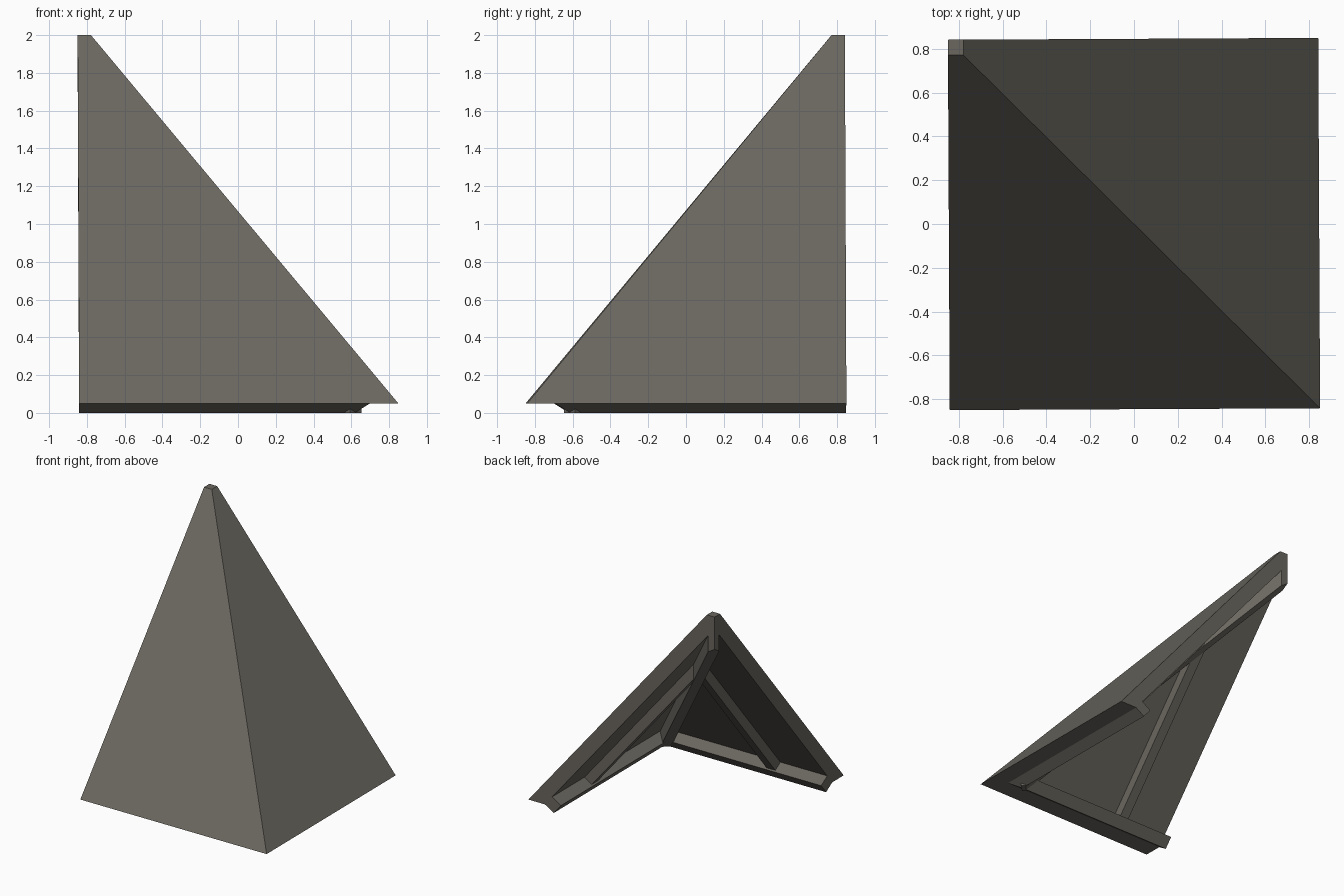
import bpy, bmesh
from mathutils import Vector, Matrix

if "Cube" in bpy.data.objects:
    bpy.data.objects.remove(bpy.data.objects["Cube"])

H = 0.845              # half width of the square plan
EAVE = 0.05            # height of the eave
TOP = 2.0
RISE = 1.204           # roof pitch, z per unit of run
THICK = 0.15           # horizontal thickness of the roof slab
TWIST = Matrix.Rotation(0.005, 4, 'Z')

mat = bpy.data.materials.new("dark_slate")
mat.diffuse_color = (0.145, 0.135, 0.115, 1)
mat.use_nodes = True
mat.node_tree.nodes["Principled BSDF"].inputs["Base Color"].default_value = mat.diffuse_color


def inner_z(y):
    """Height of the slab underside on the front slope."""
    return EAVE + (y + H - THICK) * RISE


def prism(bm, a, b):
    """Solid between two matching outlines."""
    va = [bm.verts.new(p) for p in a]
    vb = [bm.verts.new(p) for p in b]
    n = len(a)
    bm.faces.new(va)
    bm.faces.new(vb[::-1])
    for i in range(n):
        j = (i + 1) % n
        bm.faces.new((va[i], vb[i], vb[j], va[j]))


def clip(bm, co, no, cap):
    geom = bm.verts[:] + bm.edges[:] + bm.faces[:]
    res = bmesh.ops.bisect_plane(bm, geom=geom, plane_co=co, plane_no=no,
                                 clear_outer=True, dist=1e-5)
    if cap:
        edges = [e for e in res['geom_cut'] if isinstance(e, bmesh.types.BMEdge)]
        bmesh.ops.contextual_create(bm, geom=edges)


def finish(bm, name):
    bmesh.ops.remove_doubles(bm, verts=bm.verts[:], dist=1e-4)
    bmesh.ops.recalc_face_normals(bm, faces=bm.faces[:])
    bm.transform(TWIST)
    me = bpy.data.meshes.new(name)
    bm.to_mesh(me)
    bm.free()
    me.materials.append(mat)
    ob = bpy.data.objects.new(name, me)
    bpy.context.collection.objects.link(ob)
    return ob


def slope_part(name, profile, x0=-H, x1=H):
    """Extrude a (y, z) profile along x, mitre it at the hip, mirror it across the hip."""
    bm = bmesh.new()
    prism(bm, [(x0, y, z) for y, z in profile], [(x1, y, z) for y, z in profile])
    clip(bm, (0, 0, 0), (1, 1, 0), False)
    dup = bmesh.ops.duplicate(bm, geom=bm.verts[:] + bm.edges[:] + bm.faces[:])
    for v in dup['geom']:
        if isinstance(v, bmesh.types.BMVert):
            v.co = Vector((-v.co.y, -v.co.x, v.co.z))
    return finish(bm, name)


# roof slabs: two slopes with a flat eave and a small flat tip
ridge = -H + (TOP - EAVE) / RISE
slope_part("roof_slabs", [(-H, EAVE), (ridge, TOP), (H, TOP), (H, inner_z(H)),
                          (-H + THICK, EAVE)])

# eave beams under the lower edges
y0 = -H + THICK
run = 0.065
drop = Vector((0.08, -EAVE))
p0, p3 = Vector((y0, EAVE)), Vector((y0 + run, inner_z(y0 + run)))
slope_part("eave_beams", [p0, p3, p3 + drop, p0 + drop])

# one rafter in the middle of each slope, running up to the hip
a, b = Vector((y0 + 0.02, inner_z(y0 + 0.02))), Vector((0.6, inner_z(0.6)))
drop = Vector((0.06, -EAVE))
slope_part("rafters", [a, b, b + drop, a + drop], -0.42, -0.34)

# hip beam along the diagonal, cut flush with the open sides
bm = bmesh.new()
side = Vector((1, 1, 0)).normalized() * 0.042
outline = []
for t, dz in ((0.62, 0.06), (-0.95, 0.06), (-0.95, -0.17), (0.62, -0.17)):
    outline.append(Vector((t, -t, inner_z(-t) + dz)))
prism(bm, [p - side for p in outline], [p + side for p in outline])
clip(bm, (-H, 0, 0), (-1, 0, 0), True)
clip(bm, (0, H, 0), (0, 1, 0), True)
clip(bm, (0, 0, 0), (0, 0, -1), True)
finish(bm, "hip_beam")
